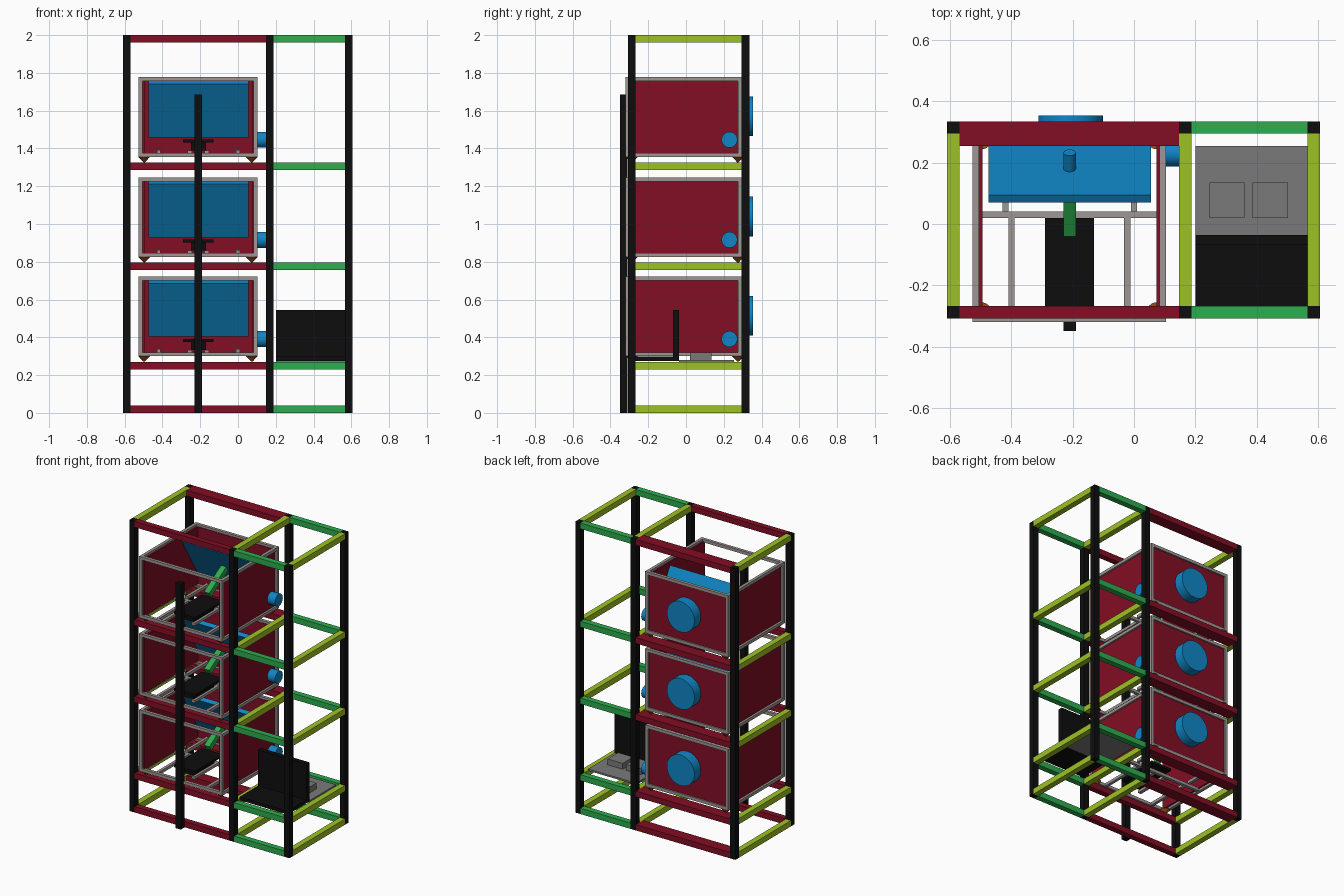
import bpy, bmesh, math
from mathutils import Vector, Matrix

if "Cube" in bpy.data.objects:
    bpy.data.objects.remove(bpy.data.objects["Cube"])


def material(name, rgb):
    lin = [(c / 255 / 12.92) if c <= 10 else ((c / 255 + 0.055) / 1.055) ** 2.4 for c in rgb]
    m = bpy.data.materials.new(name)
    m.diffuse_color = (*lin, 1)
    m.use_nodes = True
    m.node_tree.nodes["Principled BSDF"].inputs["Base Color"].default_value = m.diffuse_color
    return m


RED = material("dark red", (130, 14, 36))
LIME = material("lime", (158, 194, 36))
GREEN = material("green", (46, 172, 78))
BLUE = material("blue", (16, 134, 198))
GREY = material("warm grey", (158, 150, 147))
BOARD = material("board grey", (122, 122, 122))
BLACK = material("black", (13, 13, 13))
BROWN = material("brown", (150, 80, 28))


def finish(name, bm, mat):
    me = bpy.data.meshes.new(name)
    bm.to_mesh(me)
    bm.free()
    me.materials.append(mat)
    ob = bpy.data.objects.new(name, me)
    bpy.context.collection.objects.link(ob)
    return ob


def boxes(name, mat, spans):
    """One object made of boxes, each given as (x0, x1, y0, y1, z0, z1)."""
    bm = bmesh.new()
    for x0, x1, y0, y1, z0, z1 in spans:
        m = Matrix.Translation(((x0 + x1) / 2, (y0 + y1) / 2, (z0 + z1) / 2))
        bmesh.ops.create_cube(bm, size=1, matrix=m @ Matrix.Diagonal((x1 - x0, y1 - y0, z1 - z0, 1)))
    return finish(name, bm, mat)


def cone(name, mat, a, b, r1, r2, seg=32):
    """Round part running from point a to point b."""
    a, b = Vector(a), Vector(b)
    d = b - a
    m = Matrix.Translation((a + b) / 2) @ d.to_track_quat('Z', 'Y').to_matrix().to_4x4()
    bm = bmesh.new()
    bmesh.ops.create_cone(bm, cap_ends=True, segments=seg, radius1=r1, radius2=r2, depth=d.length, matrix=m)
    for f in bm.faces:
        f.smooth = len(f.verts) == 4
    for e in bm.edges:
        e.smooth = all(len(f.verts) == 4 for f in e.link_faces)
    return finish(name, bm, mat)


def tilted_box(name, mat, x0, x1, centre, length, thick):
    """Box in the sloping plane: length runs down the slope, thick along its normal."""
    m = Matrix.Translation(((x0 + x1) / 2, *centre)) @ Matrix.Rotation(-SLOPE, 4, 'X')
    bm = bmesh.new()
    bmesh.ops.create_cube(bm, size=1, matrix=m @ Matrix.Diagonal((x1 - x0, length, thick, 1)))
    return finish(name, bm, mat)


SLOPE = math.radians(59)
W = 0.02                                  # half of a rack beam
POSTS = (-0.59, 0.167, 0.587)
FRONT, BACK = -0.288, 0.315
LEVELS = (0.02, 0.25, 0.777, 1.305, 1.98)

# Rack posts
boxes("rack_posts", BLACK, [(x - W, x + W, y - W, y + W, 0, 2) for x in POSTS for y in (FRONT, BACK)])

# Rack rails, one set per level
red, green, lime = [], [], []
for z in LEVELS:
    z0, z1 = z - W, z + W
    red += [(POSTS[0] + W, POSTS[1] - W, FRONT - W, FRONT + W, z0, z1),
            (POSTS[0] + W, POSTS[1] - W, BACK - 3 * W, BACK + W, z0, z1)]
    green += [(POSTS[1] + W, POSTS[2] - W, y - W, y + W, z0, z1) for y in (FRONT, BACK)]
    lime += [(x - W, x + W, FRONT + W, BACK - W, z0, z1) for x in POSTS]
boxes("wide_rails", RED, red)
boxes("narrow_rails", GREEN, green)
boxes("depth_rails", LIME, lime)

# Free-standing pole at the front
boxes("front_pole", BLACK, [(-0.23, -0.19, -0.35, -0.31, 0, 1.685)])

# Three identical chambers
X0, X1, Y0, Y1, H, T = -0.527, 0.104, -0.32, 0.295, 0.422, 0.021
for i, b in enumerate((0.3, 0.825, 1.355)):
    t = b + H
    n = f"_{i + 1}"
    # open frame of bars
    bars = []
    for x in (X0, X1 - T):
        bars += [(x, x + T, y, y + T, b, t) for y in (Y0, Y1 - T)]
        bars += [(x, x + T, Y0 + T, Y1 - T, z, z + T) for z in (b, t - T)]
    for y in (Y0, Y1 - T):
        bars += [(X0 + T, X1 - T, y, y + T, z, z + T) for z in (b, t - T)]
    boxes("chamber_frame" + n, GREY, bars)
    # side and back panels
    boxes("chamber_panels" + n, RED, [
        (X0 + 0.015, X0 + 0.032, Y0 + 0.01, Y1 - 0.01, b + 0.015, t - 0.015),
        (X1 - 0.030, X1 - 0.013, Y0 + 0.01, Y1 - 0.01, b + 0.015, t - 0.015),
        (X0 + T, X1 - T, Y1 - 0.025, Y1 - 0.01, b + 0.015, t - 0.015)])
    # floor supports
    floor = [(X0 + T, X1 - T, 0.02, 0.04, b, b + T)]
    floor += [(x - 0.01, x + 0.01, Y0 + T, 0.02, b + 0.002, b + 0.022) for x in (-0.40, -0.022)]
    floor += [(x - 0.01, x + 0.01, 0.04, Y1 - T, b + 0.018, b + 0.038) for x in (-0.42, 0.0)]
    floor += [(x - 0.012, x + 0.012, -0.25, 0.02, b + 0.016, b + 0.034) for x in (-0.255, -0.165)]
    boxes("floor_supports" + n, GREY, floor)
    # black tray on a small carrier
    boxes("tray" + n, BLACK, [(-0.29, -0.13, -0.28, 0.02, b + 0.076, b + 0.092),
                              (-0.25, -0.17, -0.24, -0.02, b + 0.034, b + 0.076)])
    # sloping plate, its spout and support arm
    tilted_box("sloping_plate" + n, BLUE, -0.475, 0.055, (0.168, b + 0.252), 0.33, 0.029)
    cone("plate_spout" + n, BLUE, (-0.21, 0.178, b + 0.258), (-0.21, 0.233, b + 0.291), 0.02, 0.02, 24)
    tilted_box("support_arm" + n, GREEN, -0.23, -0.19, (0.062, b + 0.189), 0.04, 0.215)
    # round ports at the back and side
    cone("back_port" + n, BLUE, (-0.207, 0.28, b + 0.215), (-0.207, 0.354, b + 0.215), 0.105, 0.105, 48)
    cone("side_port" + n, BLUE, (0.085, 0.23, b + 0.091), (0.15, 0.23, b + 0.091), 0.042, 0.042)
    # pointed feet
    for x in (-0.497, 0.073):
        for y in (-0.287, 0.275):
            cone("foot" + n, BROWN, (x, y, b - 0.029), (x, y, b), 0.003, 0.031, 24)

# Control shelf: black tray and screen, grey board with two blocks
boxes("control_screen", BLACK, [(0.2, 0.567, -0.268, -0.036, 0.275, 0.298),
                                (0.2, 0.567, -0.068, -0.036, 0.298, 0.545)])
boxes("control_board", BOARD, [(0.2, 0.567, -0.036, 0.255, 0.268, 0.28)])
boxes("control_blocks", BOARD, [(x, x + 0.115, 0.02, 0.135, 0.28, 0.32) for x in (0.246, 0.387)])
